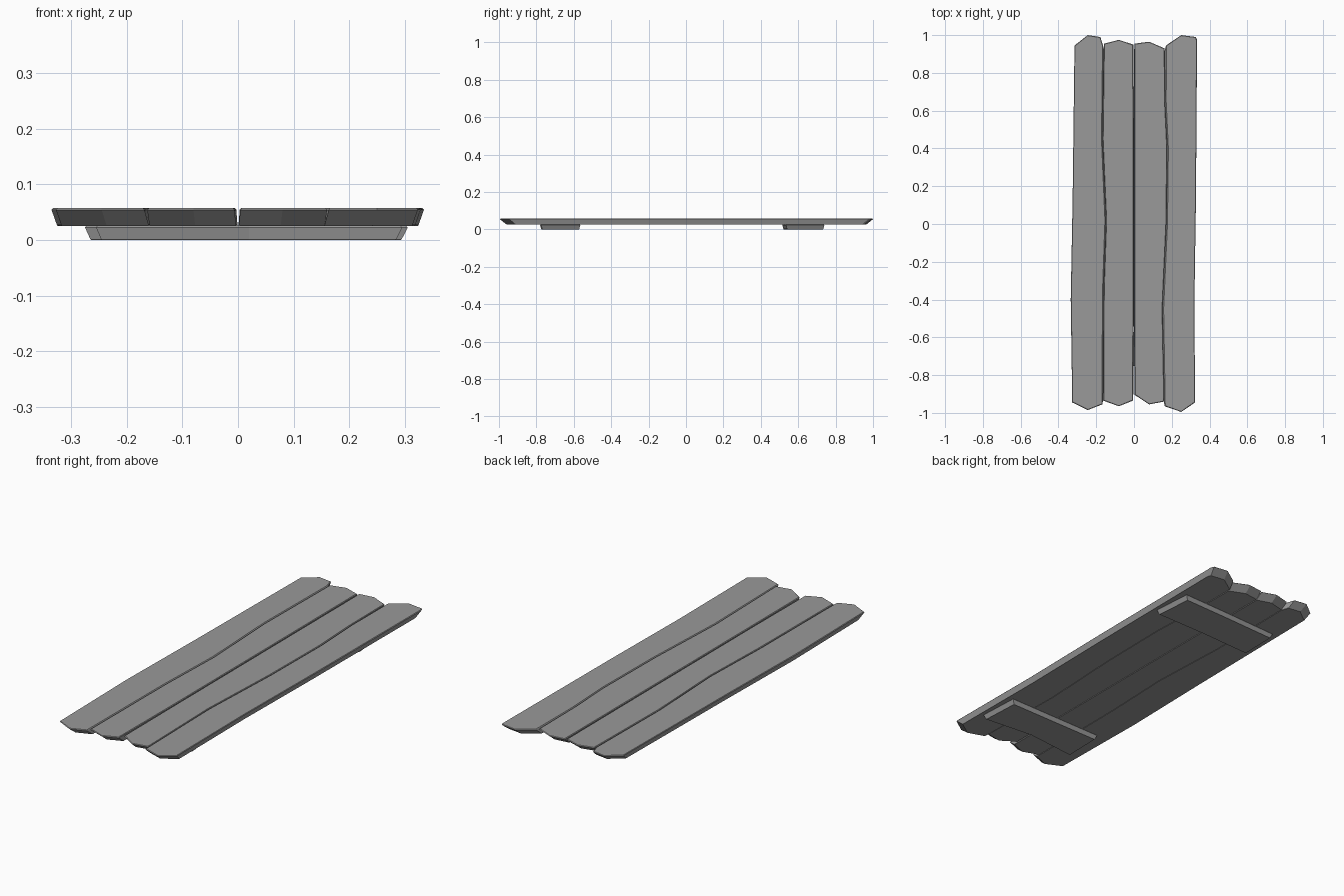
import bpy, bmesh

if "Cube" in bpy.data.objects:
    bpy.data.objects.remove(bpy.data.objects["Cube"])

# Dark grey for every board
grey = bpy.data.materials.new("dark_grey")
grey.diffuse_color = (0.32, 0.32, 0.32, 1)
grey.use_nodes = True
grey.node_tree.nodes["Principled BSDF"].inputs["Base Color"].default_value = grey.diffuse_color

def board(name, outline, z0, z1, inset_y, flare=0.0, edge=0.003):
    """Loft one outline into a board whose underside draws in towards x = 0, with thin chamfers."""
    xs = [p[0] for p in outline]
    ys = [p[1] for p in outline]
    cx, cy = (min(xs) + max(xs)) / 2, (min(ys) + max(ys)) / 2
    hx, hy = (max(xs) - min(xs)) / 2, (max(ys) - min(ys)) / 2
    low = edge / 2
    # height, x scale, inset in x, inset in y
    levels = [(z0, 0.965, low - flare, inset_y + low), (z0 + low, 0.965, -flare, inset_y),
              (z1 - edge, 1, 0, 0), (z1, 1, edge, edge)]
    bm = bmesh.new()
    rings = []
    for z, s, ix, iy in levels:
        rings.append([bm.verts.new((s * x - ix * (x - cx) / hx, y - iy * (y - cy) / hy, z))
                      for x, y in outline])
    n = len(outline)
    for a, b in zip(rings, rings[1:]):
        for i in range(n):
            j = (i + 1) % n
            bm.faces.new((a[i], a[j], b[j], b[i]))
    bm.faces.new(rings[0])
    bm.faces.new(rings[-1])
    bmesh.ops.recalc_face_normals(bm, faces=bm.faces)
    mesh = bpy.data.meshes.new(name)
    bm.to_mesh(mesh)
    bm.free()
    mesh.materials.append(grey)
    obj = bpy.data.objects.new(name, mesh)
    bpy.context.collection.objects.link(obj)
    return obj

# Four worn planks, outlines clockwise from the upper left corner
planks = [
    [(-.315, .945), (-.245, 1.0), (-.178, .99), (-.164, .945), (-.17, .45), (-.151, .02),
     (-.164, -.35), (-.168, -.955), (-.245, -.985), (-.327, -.945), (-.335, -.4), (-.325, .13)],
    [(-.159, .955), (-.08, .975), (-.004, .95), (-.003, .3), (-.003, -.5), (-.006, -.935),
     (-.08, -.965), (-.163, -.935), (-.16, -.35), (-.147, .02), (-.166, .45)],
    [(.003, .955), (.08, .965), (.162, .93), (.164, .65), (.176, .4), (.171, 0),
     (.15, -.45), (.16, -.94), (.08, -.955), (.004, -.905), (.003, -.5), (.003, .3)],
    [(.169, .945), (.25, 1.0), (.327, .99), (.334, .975), (.328, .13), (.32, -.4),
     (.323, -.945), (.25, -.995), (.163, -.965), (.154, -.45), (.175, 0), (.18, .4), (.168, .65)],
]
for i, outline in enumerate(planks):
    board(f"plank_{i + 1}", outline, 0.025, 0.057, 0.035, flare=0.002)

# Two cross battens underneath
board("front_batten", [(-.25, -.575), (.03, -.57), (.285, -.565), (.295, -.775),
                       (.02, -.75), (-.255, -.78)], 0, 0.0255, 0.006)
board("back_batten", [(-.27, .715), (.03, .73), (.29, .74), (.305, .535),
                      (.02, .53), (-.275, .515)], 0, 0.0255, 0.006)
